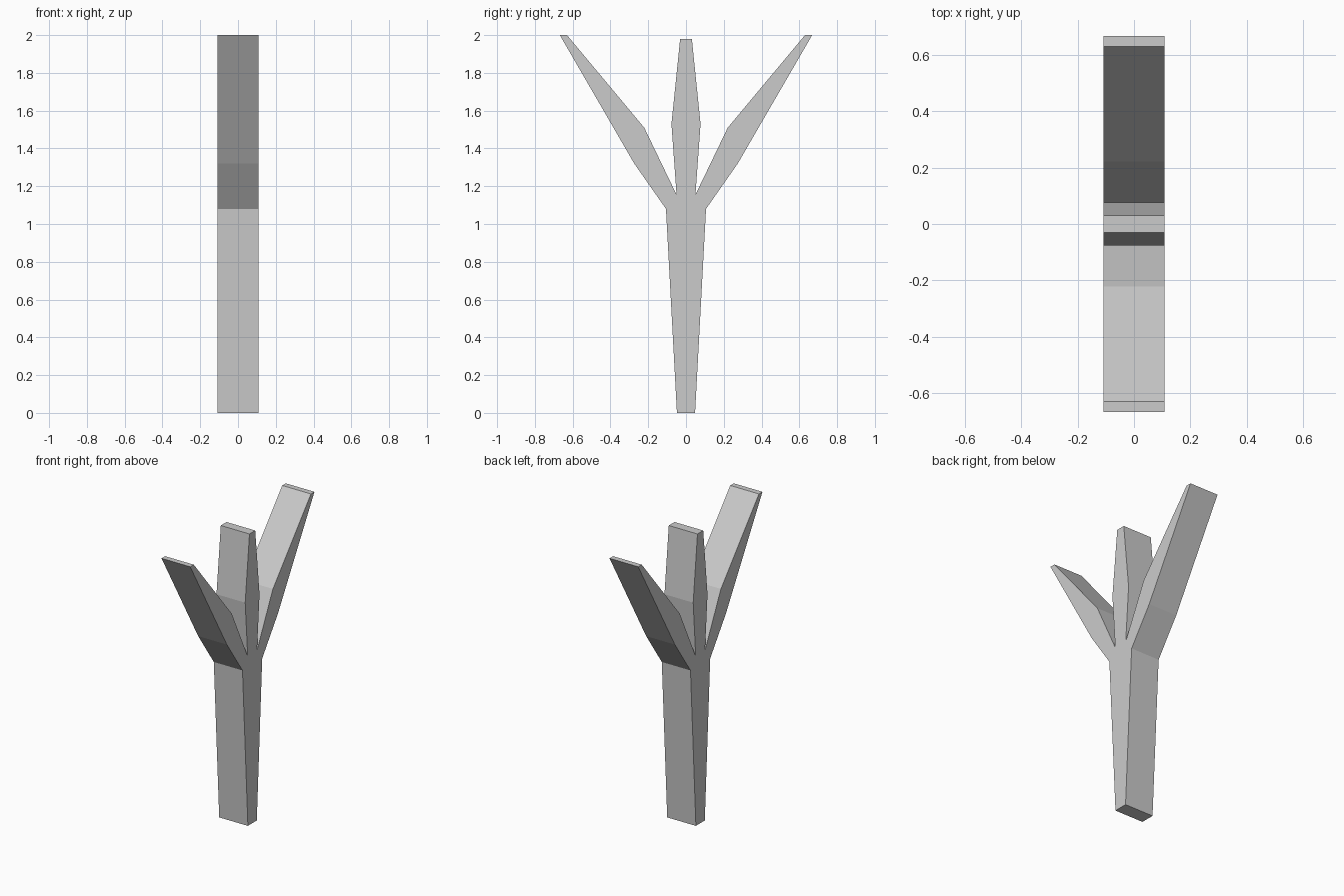
import bpy
import bmesh

cube = bpy.data.objects.get("Cube")
if cube:
    bpy.data.objects.remove(cube, do_unlink=True)

HALF_WIDTH = 0.108

# Single flat grey
grey = bpy.data.materials.new("light_grey")
grey.use_nodes = True
colour = (0.6, 0.6, 0.6, 1.0)
grey.diffuse_color = colour
grey.node_tree.nodes["Principled BSDF"].inputs["Base Color"].default_value = colour

# Half outline (y, z): trunk, outer prong, notch, middle prong
half = [
    (0.048, 0.0), (0.106, 1.08),
    (0.274, 1.32), (0.668, 2.0), (0.63, 2.0), (0.221, 1.51),
    (0.05, 1.155),
    (0.077, 1.53), (0.031, 1.98),
]
outline = half + [(-y, z) for y, z in reversed(half)]

# Extrude the mirrored outline across the width
bm = bmesh.new()
side = bm.faces.new([bm.verts.new((-HALF_WIDTH, y, z)) for y, z in outline])
result = bmesh.ops.extrude_face_region(bm, geom=[side], use_keep_orig=True)
moved = [v for v in result["geom"] if isinstance(v, bmesh.types.BMVert)]
bmesh.ops.translate(bm, verts=moved, vec=(2 * HALF_WIDTH, 0, 0))
bmesh.ops.recalc_face_normals(bm, faces=bm.faces[:])

# Triangulate the concave side faces cleanly
sides = [f for f in bm.faces if len(f.verts) > 4]
bmesh.ops.triangulate(bm, faces=sides, ngon_method="EAR_CLIP")

mesh = bpy.data.meshes.new("three_pronged_post")
bm.to_mesh(mesh)
bm.free()
mesh.materials.append(grey)
post = bpy.data.objects.new("three_pronged_post", mesh)
bpy.context.collection.objects.link(post)
